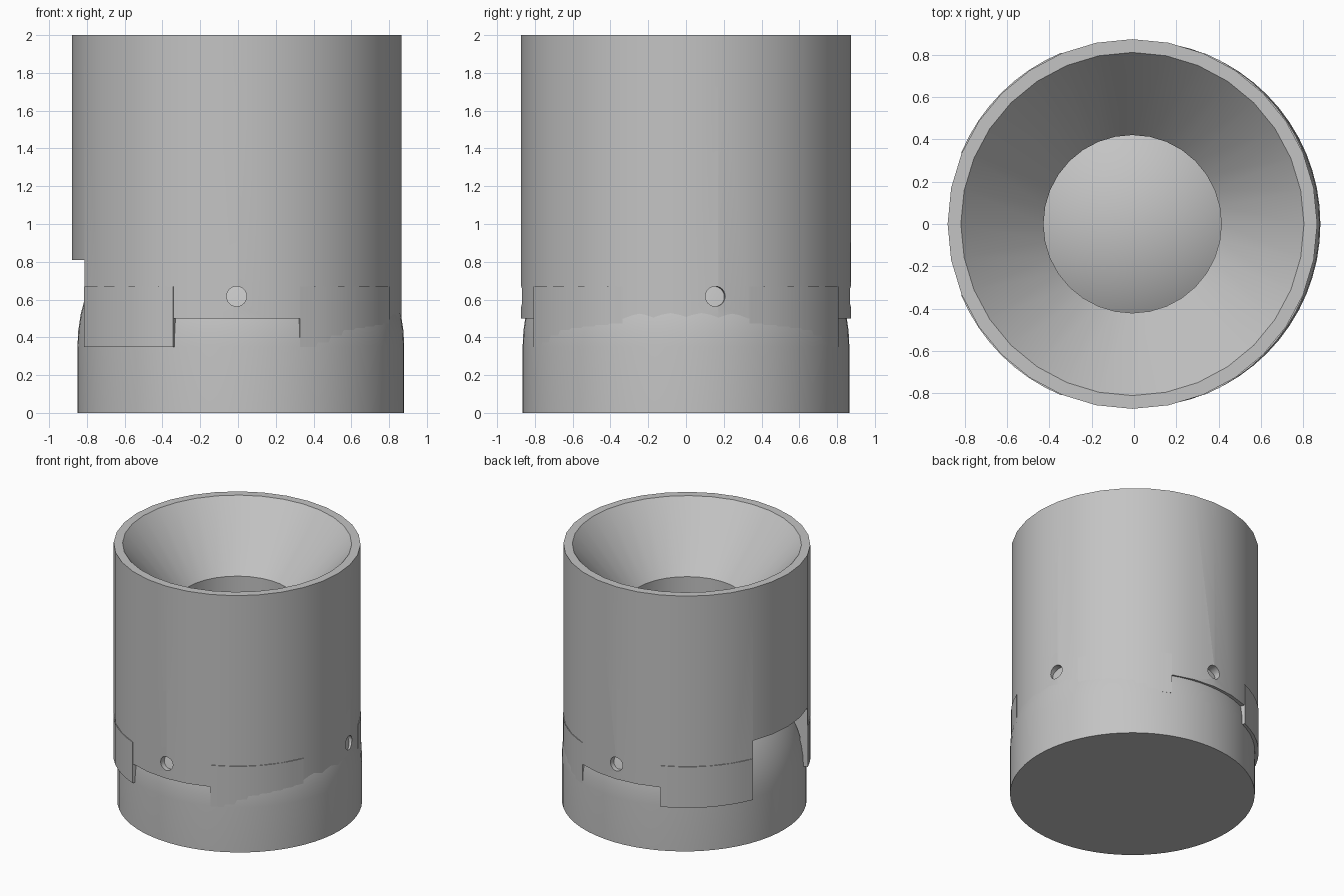
import bpy, bmesh, math
from mathutils import Matrix

if "Cube" in bpy.data.objects:
    bpy.data.objects.remove(bpy.data.objects["Cube"])

SLEEVE_X, SLEEVE_R = -0.0075, 0.8725   # upper sleeve axis and radius
BODY_X, BODY_R = 0.015, 0.865          # lower body axis and radius
SHOULDER = 0.35                        # height where the dome begins

grey = bpy.data.materials.new("plain grey")
grey.diffuse_color = (0.55, 0.55, 0.55, 1)
grey.use_nodes = True
grey.node_tree.nodes["Principled BSDF"].inputs["Base Color"].default_value = grey.diffuse_color


def make_object(name, bm, x=0.0):
    bmesh.ops.remove_doubles(bm, verts=bm.verts, dist=1e-5)
    bmesh.ops.recalc_face_normals(bm, faces=bm.faces)
    mesh = bpy.data.meshes.new(name)
    bm.to_mesh(mesh)
    bm.free()
    mesh.materials.append(grey)
    obj = bpy.data.objects.new(name, mesh)
    obj.location.x = x
    bpy.context.collection.objects.link(obj)
    return obj


def activate(obj):
    bpy.ops.object.select_all(action='DESELECT')
    obj.select_set(True)
    bpy.context.view_layer.objects.active = obj


def smooth(obj):
    activate(obj)
    bpy.ops.object.shade_smooth_by_angle(angle=math.radians(30))


def lathe(name, profile, x, steps, closed):
    """Turn an (r, z) profile round the vertical axis."""
    bm = bmesh.new()
    verts = [bm.verts.new((r, 0, z)) for r, z in profile]
    edges = [bm.edges.new(p) for p in zip(verts, verts[1:])]
    if closed:
        edges.append(bm.edges.new((verts[-1], verts[0])))
    bmesh.ops.spin(bm, geom=verts + edges, axis=(0, 0, 1), cent=(0, 0, 0),
                   angle=math.tau, steps=steps, use_merge=True)
    return make_object(name, bm, x)


def arc_block(name, middle, half, r0, r1, z0, z1, steps=8):
    """Curved block; angles in degrees, anticlockwise from +x."""
    bm = bmesh.new()
    angles = [math.radians(middle - half + 2 * half * i / steps) for i in range(steps + 1)]
    ring = [(r1, a) for a in angles] + [(r0, a) for a in reversed(angles)]
    face = bm.faces.new([bm.verts.new((r * math.cos(a), r * math.sin(a), z0)) for r, a in ring])
    out = bmesh.ops.extrude_face_region(bm, geom=[face])
    top = [v for v in out["geom"] if isinstance(v, bmesh.types.BMVert)]
    bmesh.ops.translate(bm, verts=top, vec=(0, 0, z1 - z0))
    return make_object(name, bm, SLEEVE_X)


def sphere_arc(radius, r_top, z_low, count):
    """Points on a sphere centred at the shoulder, from r_top down to z_low."""
    a0, a1 = math.acos(r_top / radius), math.asin((z_low - SHOULDER) / radius)
    angles = [a0 + (a1 - a0) * i / count for i in range(count + 1)]
    return [(radius * math.cos(a), SHOULDER + radius * math.sin(a)) for a in angles]


# Lower body: straight drum with a domed top
dome = sphere_arc(BODY_R, 0.0, SHOULDER, 16)
body = lathe("domed_body", dome + [(BODY_R, 0), (0, 0)], BODY_X, 64, False)
smooth(body)

# Upper sleeve: funnel mouth, throat and round socket
sleeve = lathe("sleeve", [(SLEEVE_R, 0.5), (SLEEVE_R, 2), (0.81, 2), (0.42, 1.55)]
               + sphere_arc(0.85, 0.42, 0.5, 10), SLEEVE_X, 32, True)

# Side notch and three pin holes cut through the sleeve wall
cutters = [arc_block("notch_cutter", 180, 22.6, 0.5, 1.1, 0.3, 0.81)]
for angle in (270, 90, 10.3):
    bm = bmesh.new()
    bmesh.ops.create_cone(bm, cap_ends=True, segments=24, radius1=0.053, radius2=0.053, depth=0.4)
    turn = (Matrix.Rotation(math.radians(angle), 4, 'Z') @ Matrix.Translation((0.87, 0, 0.617))
            @ Matrix.Rotation(math.pi / 2, 4, 'Y'))
    bmesh.ops.transform(bm, matrix=turn, verts=bm.verts)
    cutters.append(make_object("pin_hole_cutter", bm, SLEEVE_X))
bpy.context.view_layer.update()
activate(sleeve)
for cutter in cutters:
    mod = sleeve.modifiers.new("cut", 'BOOLEAN')
    mod.operation, mod.solver, mod.object = 'DIFFERENCE', 'EXACT', cutter
    bpy.ops.object.modifier_apply(modifier=mod.name)
for cutter in cutters:
    bpy.data.objects.remove(cutter)
smooth(sleeve)

# Four tabs hanging from the sleeve on the diagonals
for name, angle in (("tab_back_right", 45), ("tab_back_left", 135),
                    ("tab_front_left", 225), ("tab_front_right", 315)):
    smooth(arc_block(name, angle, 22.4, 0.82, SLEEVE_R + 0.003, SHOULDER, 0.67))
